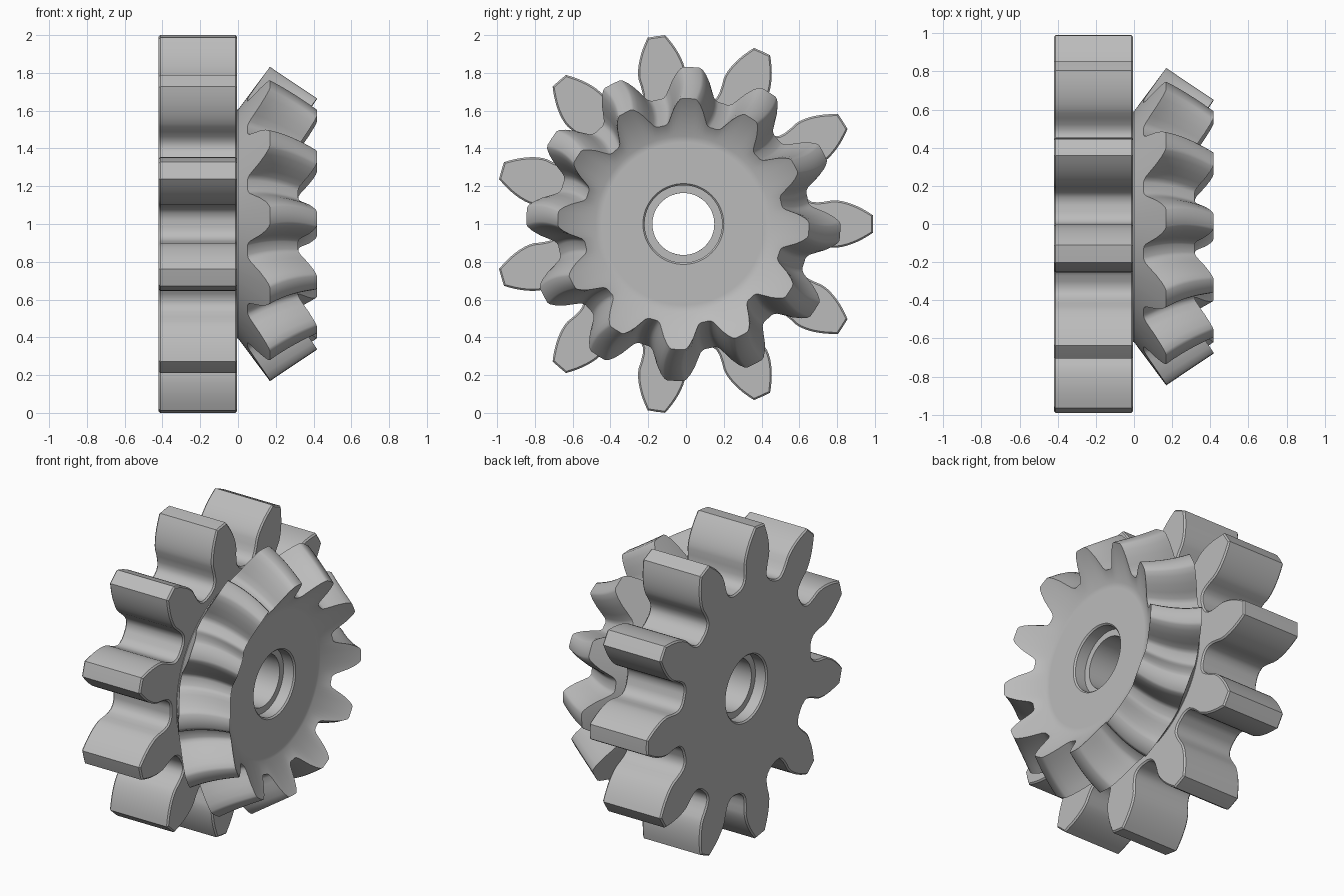
import bpy, bmesh
from math import cos, sin, tan, acos, pi, radians, sqrt
from mathutils import Vector

if "Cube" in bpy.data.objects:
    bpy.data.objects.remove(bpy.data.objects["Cube"])

CENTRE = (0, -0.014, 1.0)   # gear axis runs along x through this point

steel = bpy.data.materials.new("grey_steel")
steel.use_nodes = True
steel.diffuse_color = (0.5, 0.5, 0.5, 1)
steel.node_tree.nodes["Principled BSDF"].inputs["Base Color"].default_value = (0.5, 0.5, 0.5, 1)


def polar(x, r, a):
    return (x, r * cos(a), r * sin(a))


def circle(x, r, angles):
    return [polar(x, r, a) for a in angles]


def add_ring(bm, points):
    return [bm.verts.new(p) for p in points]


def skin(bm, rings):
    """Join successive closed rings of equal length with quads."""
    for a, b in zip(rings, rings[1:]):
        for i in range(len(a)):
            j = (i + 1) % len(a)
            bm.faces.new((a[i], a[j], b[j], b[i]))


def fill_between(bm, outer, inner):
    """Flat annular cap between two loops."""
    edges = []
    for ring in (outer, inner):
        for i, v in enumerate(ring):
            w = ring[(i + 1) % len(ring)]
            edges.append(bm.edges.get((v, w)) or bm.edges.new((v, w)))
    bmesh.ops.triangle_fill(bm, use_beauty=True, use_dissolve=False, edges=edges)


def finish(bm, name, angle):
    bmesh.ops.recalc_face_normals(bm, faces=bm.faces[:])
    mesh = bpy.data.meshes.new(name)
    bm.to_mesh(mesh)
    bm.free()
    mesh.materials.append(steel)
    ob = bpy.data.objects.new(name, mesh)
    ob.location = CENTRE
    bpy.context.collection.objects.link(ob)
    bpy.ops.object.select_all(action="DESELECT")
    ob.select_set(True)
    bpy.context.view_layer.objects.active = ob
    bpy.ops.object.shade_smooth_by_angle(angle=radians(angle))


# ---- Spur gear: involute teeth with undercut roots ----
TEETH = 11
TIP_R, PITCH_R, ROOT_R = 1.0046, 0.85, 0.657
BASE_R = PITCH_R * cos(radians(20))


def inv(a):
    return tan(a) - a


def flank_angle(r):
    return pi / (2 * TEETH) + inv(radians(20)) - inv(acos(min(1, BASE_R / r)))


# (radius, half angle) from root to tip
neck = [(0.659, 0.155), (0.67, 0.132), (0.69, 0.118), (0.72, 0.115), (0.76, 0.119)]
half = [(ROOT_R, 0.26)] + [(r, w / r) for r, w in neck]
for i in range(9):
    r = BASE_R + (TIP_R - BASE_R) * i / 8
    half.append((r, flank_angle(r)))

outline = []
for k in range(TEETH):
    mid = 2 * pi * k / TEETH
    side = [(r, mid - a) for r, a in half] + [(TIP_R, mid)]
    side += [(r, mid + a) for r, a in reversed(half)]
    outline += [Vector((r * cos(a), r * sin(a))) for r, a in side]


def inset(points, d):
    result = []
    for i, p in enumerate(points):
        t = (points[(i + 1) % len(points)] - points[i - 1]).normalized()
        result.append(p + d * Vector((-t.y, t.x)))
    return result


def at_x(points, x):
    return [(x, p.x, p.y) for p in points]


bm = bmesh.new()
edge = 0.009
small = inset(outline, edge)
back, front = -0.42, -0.004
rim = [add_ring(bm, at_x(p, x)) for p, x in
       ((small, back), (outline, back + edge), (outline, front - edge), (small, front))]
skin(bm, rim)
round_angles = [2 * pi * i / 64 for i in range(64)]
bore = [add_ring(bm, circle(x, r, round_angles)) for x, r in
        ((back, 0.214), (back + 0.009, 0.205), (back + 0.08, 0.205),
         (back + 0.08, 0.164), (front, 0.164))]
skin(bm, bore)
fill_between(bm, rim[0], bore[0])
fill_between(bm, rim[-1], bore[-1])
finish(bm, "spur_gear", 30)

# ---- Bevel gear: gently curved teeth on a cone ----
BEVEL_TEETH = 12
# (height fraction, half angle) of one tooth from root to tip
tooth = [(0, 0.225), (0.03, 0.205), (0.1, 0.186), (0.3, 0.16), (0.55, 0.132),
         (0.8, 0.098), (0.95, 0.071), (1, 0.052)]
section = [(0, -pi / BEVEL_TEETH)] + [(h, -a) for h, a in tooth] + [(1, 0)]
section += [(h, a) for h, a in reversed(tooth)]
big_root, big_tip = Vector((0.05, 0.672)), Vector((0.169, 0.832))
small_root, small_tip = Vector((0.318, 0.53)), Vector((0.418, 0.665))


def twist(t):
    """Tooth centre angle along its length, bowed in the middle."""
    return radians(87 + 0.6 * t - 1.3 * 4 * t * (1 - t))


def tooth_ring(t):
    root, tip = big_root.lerp(small_root, t), big_tip.lerp(small_tip, t)
    pts = []
    for k in range(BEVEL_TEETH):
        for h, a in section:
            x, r = root.lerp(tip, h)
            pts.append(polar(x, r, a + twist(t) + 2 * pi * k / BEVEL_TEETH))
    return pts


def plain_ring(x, r, t):
    return circle(x, r, [a + twist(t) + 2 * pi * k / BEVEL_TEETH
                         for k in range(BEVEL_TEETH) for h, a in section])


bm = bmesh.new()
points = [plain_ring(-0.01, 0.164, 0), plain_ring(-0.01, 0.605, 0), plain_ring(0, 0.605, 0)]
points += [tooth_ring(i / 8) for i in range(9)]
points += [plain_ring(x, r, 1) for x, r in
           ((0.27, 0.465), (0.27, 0.43), (0.27, 0.214), (0.261, 0.205),
            (0.19, 0.205), (0.19, 0.164), (-0.01, 0.164))]
skin(bm, [add_ring(bm, p) for p in points])
bmesh.ops.remove_doubles(bm, verts=bm.verts[:], dist=0.0001)
finish(bm, "bevel_gear", 40)
